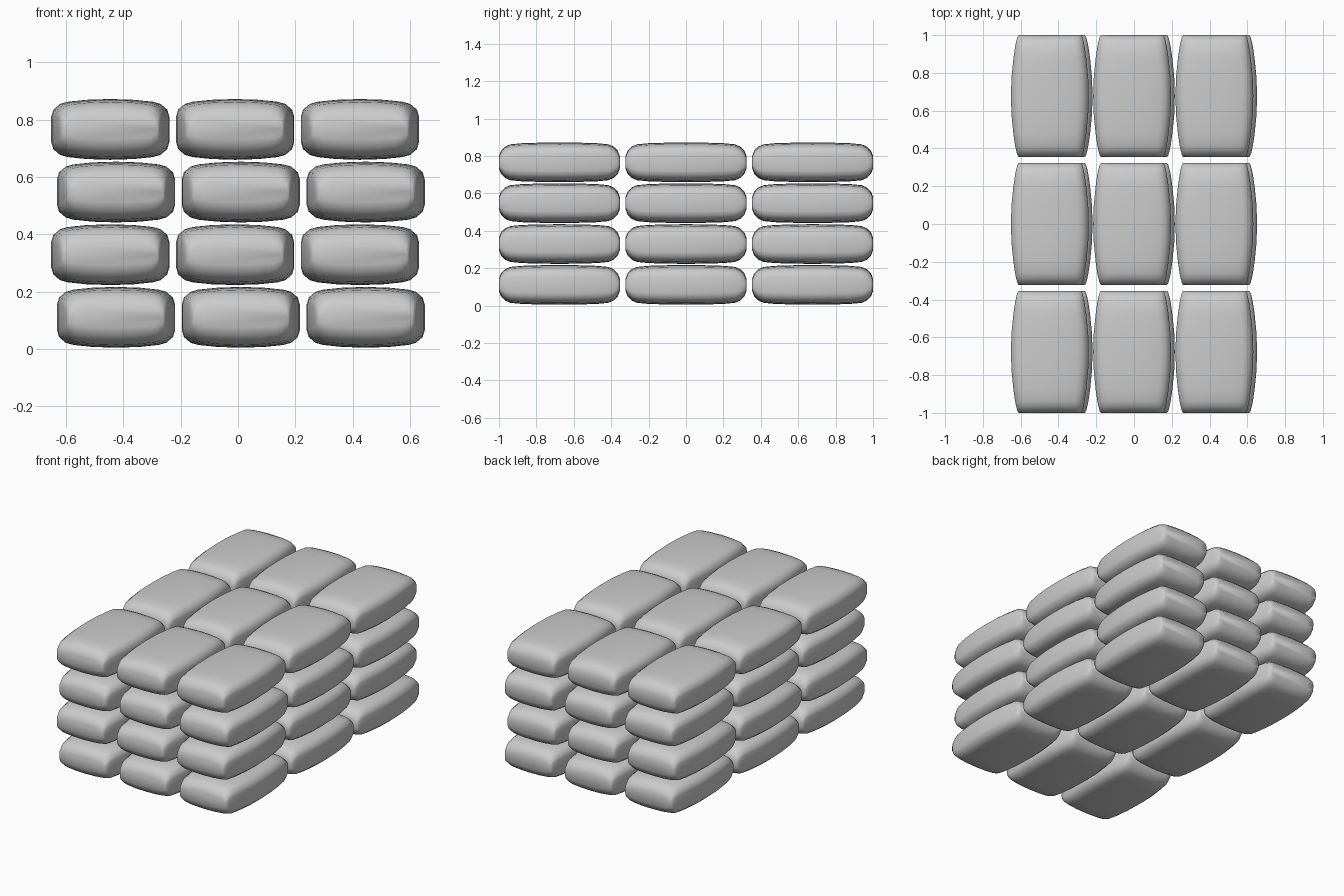
import bpy, bmesh

if "Cube" in bpy.data.objects:
    bpy.data.objects.remove(bpy.data.objects["Cube"])

# Quarter cross-section of a sack (fraction of half width, half height)
QUARTER = [(1, 0), (1, .42), (.965, .65), (.85, .84), (.72, .91), (.4, .975), (0, 1)]
# Half-length stations: (y, half width, half height)
STATIONS = [(.323, .165, .034), (.312, .172, .062), (.290, .178, .084), (.262, .184, .096),
            (.2, .193, .102), (.1, .203, .105), (0, .206, .106)]


def full_ring():
    right = QUARTER + [(-u, v) for u, v in QUARTER[-2::-1]]
    return right + [(u, -v) for u, v in right[-2:0:-1]]


def sack_mesh():
    bm = bmesh.new()
    ring = full_ring()
    stations = [(-y, w, h) for y, w, h in STATIONS] + STATIONS[-2::-1]
    loops = [[bm.verts.new((u * w, y, v * h)) for u, v in ring] for y, w, h in stations]
    n = len(ring)
    for a, b in zip(loops, loops[1:]):
        for i in range(n):
            j = (i + 1) % n
            bm.faces.new((a[i], a[j], b[j], b[i]))
    bm.faces.new(loops[0])
    bm.faces.new(loops[-1])
    bmesh.ops.recalc_face_normals(bm, faces=bm.faces)
    for f in bm.faces:
        f.smooth = True
    mesh = bpy.data.meshes.new("sack")
    bm.to_mesh(mesh)
    bm.free()
    return mesh


# Stack: four layers of 3 x 3 sacks, alternate layers shifted sideways
mesh = sack_mesh()
for layer in range(4):
    shift = .01 if layer % 2 == 0 else -.01
    for row in range(3):
        for col in range(3):
            ob = bpy.data.objects.new(f"sack_{layer}_{row}_{col}", mesh)
            ob.location = ((col - 1) * .4355 + shift, (row - 1) * .677, .111 + layer * .2185)
            bpy.context.collection.objects.link(ob)
